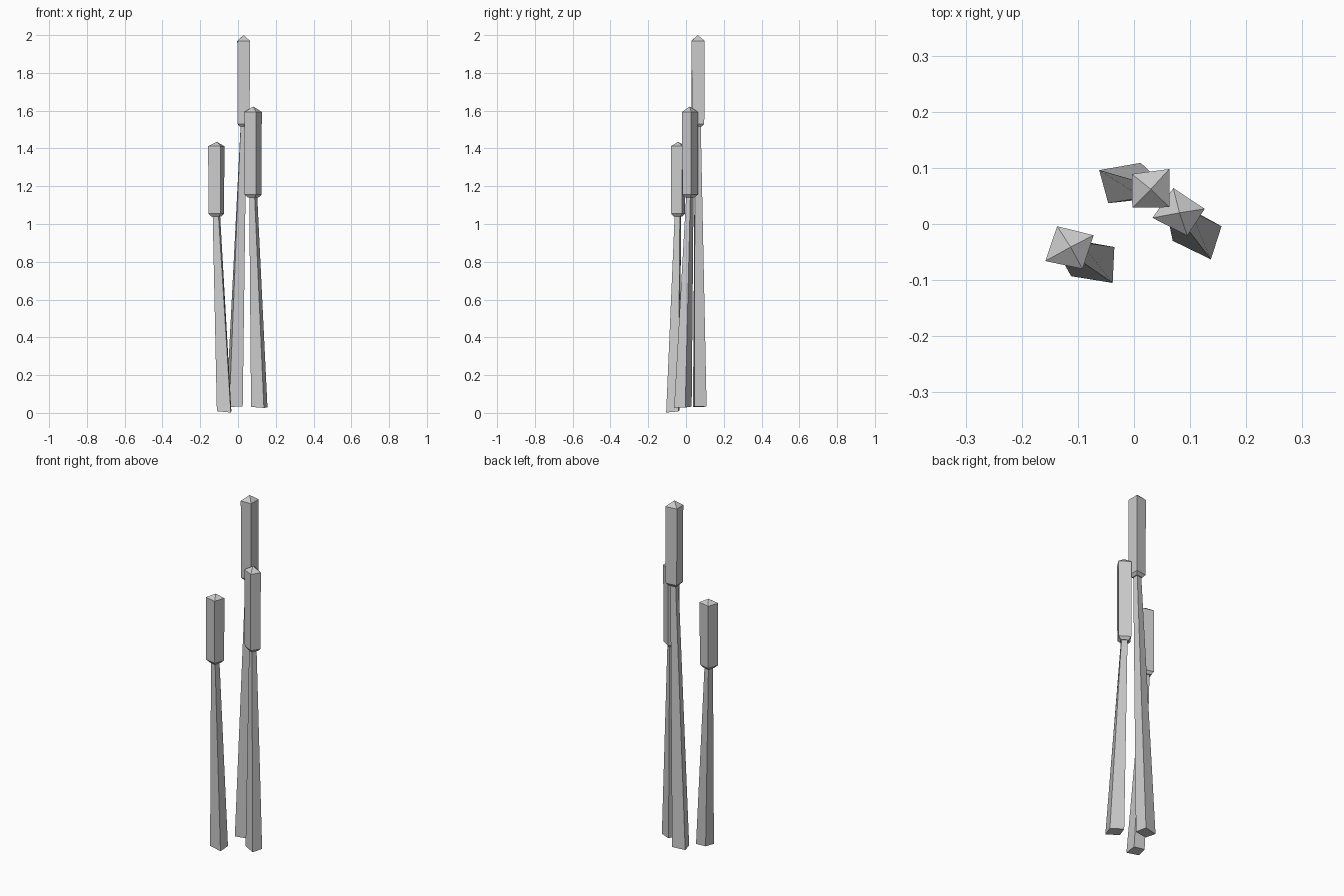
import bpy, bmesh
from mathutils import Vector

if "Cube" in bpy.data.objects:
    bpy.data.objects.remove(bpy.data.objects["Cube"])


def ring(corners, z, scale=1.0, slope=(0, 0)):
    # four-cornered ring, scaled about its middle and optionally tilted
    c = sum((Vector(p) for p in corners), Vector((0, 0))) / 4
    pts = []
    for p in corners:
        d = (Vector(p) - c) * scale
        pts.append((c.x + d.x, c.y + d.y, z + d.dot(Vector(slope))))
    return pts


def loft(name, rings, tip=None):
    bm = bmesh.new()
    rows = [[bm.verts.new(p) for p in r] for r in rings]
    for a, b in zip(rows, rows[1:]):
        for i in range(4):
            j = (i + 1) % 4
            bm.faces.new((a[i], a[j], b[j], b[i]))
    bm.faces.new(rows[0][::-1])
    top = rows[-1]
    if tip:
        t = bm.verts.new(tip)
        for i in range(4):
            bm.faces.new((top[i], top[(i + 1) % 4], t))
    else:
        bm.faces.new(top)
    bmesh.ops.recalc_face_normals(bm, faces=bm.faces[:])
    mesh = bpy.data.meshes.new(name)
    bm.to_mesh(mesh)
    bm.free()
    bpy.context.collection.objects.link(bpy.data.objects.new(name, mesh))


def reed(name, base, base_z, slope, head, z_low, z_high, tip):
    # tapering, leaning stem running into the head
    loft(name + "_stem", [ring(base, base_z, 1, slope), ring(head, z_low + 0.005, 0.45)])
    # seed head: chamfered bottom, straight sides, pyramid tip
    loft(name + "_head", [ring(head, z_low - 0.015, 0.6), ring(head, z_low, 0.96),
                          ring(head, z_high)], tip)


# tall reed
reed("tall_reed",
     [(-0.046, 0.037), (0.025, 0.045), (0.012, 0.109), (-0.062, 0.096)], 0.033, (0.04, 0.02),
     [(-0.003, 0.029), (0.063, 0.030), (0.063, 0.098), (-0.004, 0.089)], 1.53, 1.97,
     (0.030, 0.062, 2.0))
# middle reed
reed("middle_reed",
     [(0.069, -0.030), (0.137, -0.063), (0.156, -0.004), (0.090, 0.030)], 0.030, (-0.05, 0.05),
     [(0.033, 0.011), (0.095, -0.021), (0.126, 0.027), (0.070, 0.064)], 1.155, 1.593,
     (0.081, 0.020, 1.622))
# short reed
reed("short_reed",
     [(-0.112, -0.093), (-0.038, -0.105), (-0.035, -0.041), (-0.100, -0.035)], 0.008, (-0.08, 0.09),
     [(-0.158, -0.066), (-0.092, -0.080), (-0.072, -0.020), (-0.137, -0.004)], 1.055, 1.412,
     (-0.113, -0.041, 1.435))
